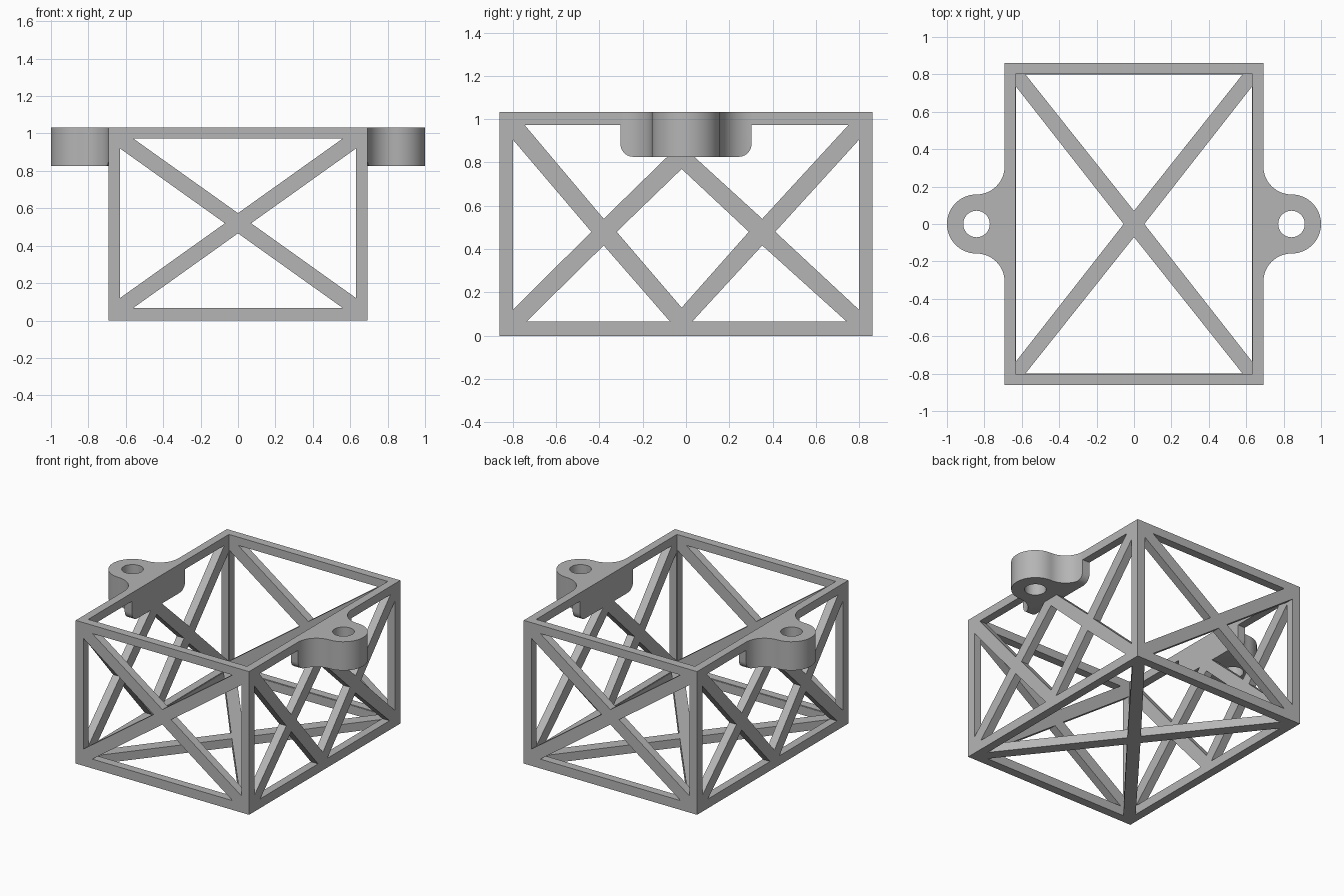
import bpy, bmesh, math
from mathutils import Vector

if "Cube" in bpy.data.objects:
    bpy.data.objects.remove(bpy.data.objects["Cube"])

grey = bpy.data.materials.new("plain grey")
grey.diffuse_color = (0.46, 0.46, 0.46, 1)
grey.use_nodes = True
grey.node_tree.nodes["Principled BSDF"].inputs["Base Color"].default_value = grey.diffuse_color


def prisms(name, polys, axis, lo, hi):
    """Extrude flat polygons along an axis; 2D points fill the other two axes in order."""
    bm = bmesh.new()
    for poly in polys:
        rings = []
        for level in (lo, hi):
            ring = []
            for p in poly:
                co = list(p)
                co.insert(axis, level)
                ring.append(bm.verts.new(Vector(co)))
            rings.append(ring)
        a, b = rings
        bm.faces.new(a)
        bm.faces.new(b)
        for i in range(len(a)):
            j = (i + 1) % len(a)
            bm.faces.new((a[i], a[j], b[j], b[i]))
    bmesh.ops.recalc_face_normals(bm, faces=bm.faces)
    mesh = bpy.data.meshes.new(name)
    bm.to_mesh(mesh)
    bm.free()
    obj = bpy.data.objects.new(name, mesh)
    bpy.context.collection.objects.link(obj)
    mesh.materials.append(grey)
    return obj


def rect(x0, x1, y0, y1):
    return [(x0, y0), (x1, y0), (x1, y1), (x0, y1)]


def arc(cx, cy, r, start, end, n):
    angles = [math.radians(start + (end - start) * i / n) for i in range(n + 1)]
    return [(cx + r * math.cos(t), cy + r * math.sin(t)) for t in angles]


def carve(obj, cutters):
    """Apply booleans in order, then drop the cutters."""
    for cutter, operation in cutters:
        mod = obj.modifiers.new("cut", 'BOOLEAN')
        mod.operation, mod.object, mod.solver = operation, cutter, 'EXACT'
    bpy.context.view_layer.update()
    baked = bpy.data.meshes.new_from_object(
        obj.evaluated_get(bpy.context.evaluated_depsgraph_get()))
    obj.modifiers.clear()
    obj.data = baked
    for cutter, _ in cutters:
        bpy.data.objects.remove(cutter)


def cross_holes(cx, cy, hx, hy, ix, iy, gx, gy):
    """Four triangles that leave an X of struts inside a rectangle.
    hx, hy: half opening; ix, iy: shortened base halves; gx, gy: gap at the crossing."""
    out = []
    for s in (-1, 1):
        out.append([(cx + s * hx, cy - iy), (cx + s * hx, cy + iy), (cx + s * gx, cy)])
        out.append([(cx - ix, cy + s * hy), (cx + ix, cy + s * hy), (cx, cy + s * gy)])
    return out


# Crate frame: open box with strut patterns cut through walls and floor
H = 1.033
frame = prisms("crate_frame", [rect(-0.692, 0.692, -0.862, 0.862)], 2, 0, H)
hollow = prisms("hollow", [rect(-0.634, 0.634, -0.802, 0.802)], 2, 0.062, 1.5)
floor_holes = prisms("floor_holes",
                     cross_holes(0, 0, 0.631, 0.799, 0.58, 0.735, 0.055, 0.07), 2, -0.2, 0.4)
end_holes = prisms("end_holes",
                   cross_holes(0, 0.52, 0.631, 0.453, 0.56, 0.4, 0.07, 0.054), 1, -1.2, 1.2)
side_holes = prisms("side_holes", [
    [(-0.799, 0.905), (-0.799, 0.12), (-0.437, 0.48)],
    [(-0.735, 0.067), (-0.075, 0.067), (-0.38, 0.417)],
    [(-0.745, 0.973), (-0.2, 0.973), (-0.05, 0.862), (-0.38, 0.54)],
    [(-0.02, 0.77), (-0.32, 0.48), (-0.02, 0.13), (0.29, 0.48)],
    [(0.75, 0.973), (0.2, 0.973), (0.01, 0.852), (0.352, 0.54)],
    [(0.03, 0.067), (0.74, 0.067), (0.352, 0.417)],
    [(0.799, 0.905), (0.799, 0.12), (0.412, 0.48)],
], 0, -1.2, 1.2)
carve(frame, [(c, 'DIFFERENCE') for c in (hollow, floor_holes, end_holes, side_holes)])

# Mounting lugs: flared ear with a bolt hole and rounded lower corners
for side, s in (("left", -1), ("right", 1)):
    ear = ([(0.634, -0.36), (0.692, -0.36)]
           + arc(0.842, -0.308, 0.15, 180, 90, 14)
           + arc(0.842, 0, 0.158, -90, 90, 28)
           + arc(0.842, 0.308, 0.15, -90, -180, 14)
           + [(0.692, 0.36), (0.634, 0.36)])
    lug = prisms(side + "_mounting_lug", [[(s * x, y) for x, y in ear]], 2, 0.7, H)
    trim = prisms("trim", [[(-0.303, 1.3)]
                           + arc(-0.243, 0.886, 0.06, 180, 270, 6)
                           + arc(0.243, 0.886, 0.06, 270, 360, 6)
                           + [(0.303, 1.3)]], 0, -1.3, 1.3)
    bolt = prisms("bolt_hole", [arc(s * 0.842, 0, 0.071, 0, 348.75, 31)], 2, 0.5, 1.4)
    carve(lug, [(trim, 'INTERSECT'), (bolt, 'DIFFERENCE')])
    bpy.ops.object.select_all(action='DESELECT')
    lug.select_set(True)
    bpy.context.view_layer.objects.active = lug
    bpy.ops.object.shade_smooth_by_angle(angle=math.radians(30))
